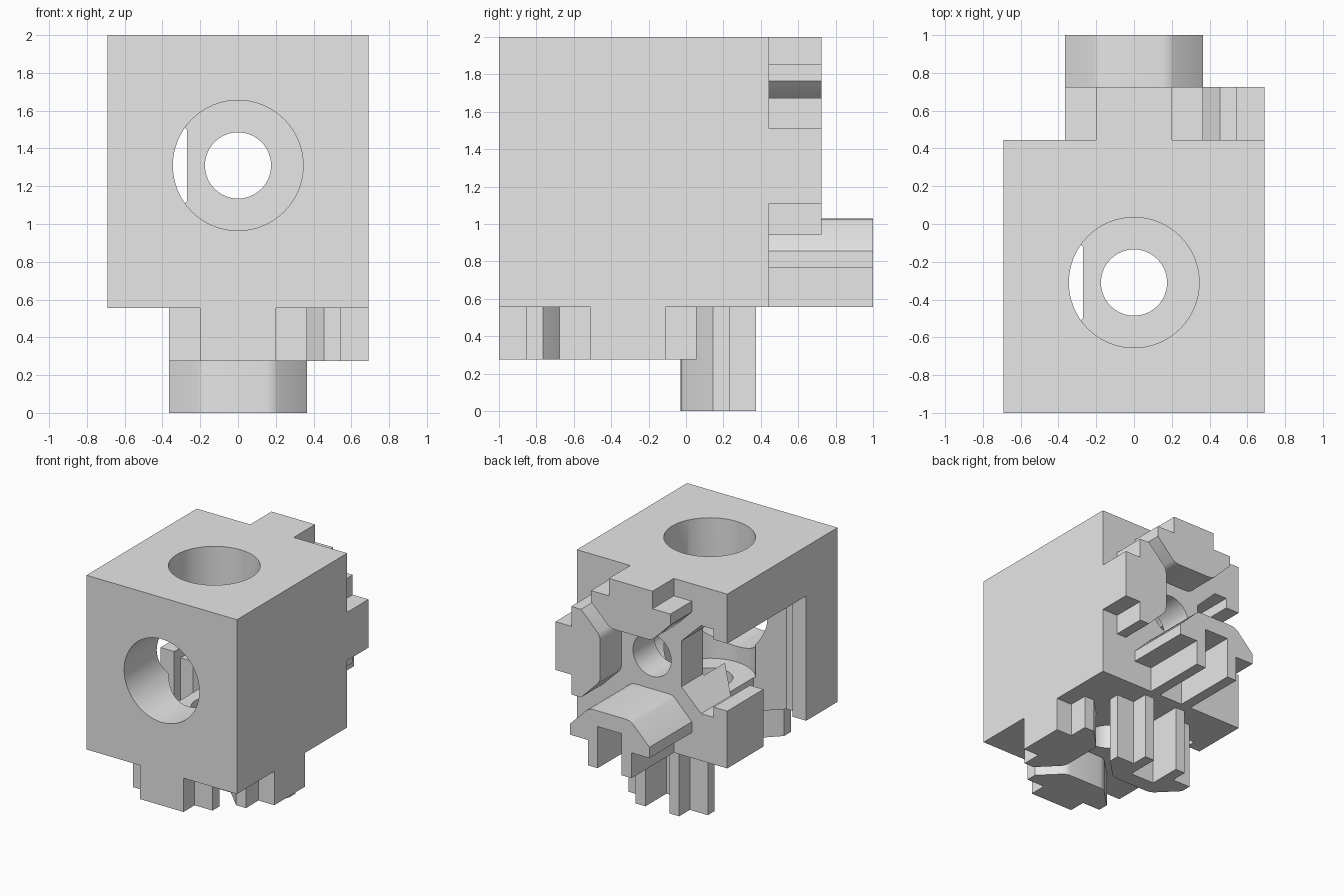
import bpy, bmesh, math
from mathutils import Vector, Matrix

cube = bpy.data.objects.get("Cube")
if cube:
    bpy.data.objects.remove(cube, do_unlink=True)

grey = bpy.data.materials.new("plain_grey")
grey.use_nodes = True
grey.diffuse_color = (0.8, 0.8, 0.8, 1)
grey.node_tree.nodes["Principled BSDF"].inputs["Base Color"].default_value = (0.8, 0.8, 0.8, 1)

HALF, INNER, AXIS_Y, AXIS_Z = 0.69, 0.445, -0.31, 1.31
SHORT, LONG, FLOOR = 0.725, 1.0, 0.165


def swap(p):
    """Mirror a point between the back side and the underside."""
    return (p[0], 1 - p[2], 1 - p[1])


def loft(name, rings):
    """Skin a list of matching closed rings and cap both ends."""
    bm = bmesh.new()
    loops = [[bm.verts.new(p) for p in ring] for ring in rings]
    n = len(loops[0])
    for a, b in zip(loops, loops[1:]):
        for i in range(n):
            j = (i + 1) % n
            bm.faces.new((a[i], a[j], b[j], b[i]))
    bm.faces.new(loops[0])
    bm.faces.new(loops[-1])
    bmesh.ops.recalc_face_normals(bm, faces=bm.faces)
    mesh = bpy.data.meshes.new(name)
    bm.to_mesh(mesh)
    bm.free()
    mesh.materials.append(grey)
    ob = bpy.data.objects.new(name, mesh)
    bpy.context.collection.objects.link(ob)
    return ob


def smooth(ob):
    bpy.ops.object.select_all(action='DESELECT')
    ob.select_set(True)
    bpy.context.view_layer.objects.active = ob
    bpy.ops.object.shade_smooth_by_angle(angle=math.radians(30))


def mirrored(half):
    return half + [(-u, v) for u, v in reversed(half)]


def key_profile(neck_end, notch):
    """T-slot key outline: across, outward from the bore axis."""
    half = [(0.15, 0.28), (0.18, 0.284), (0.21, 0.3), (0.365, 0.455),
            (0.365, 0.545), (0.2, 0.545), (0.2, neck_end)]
    if notch:
        half += [(0.11, neck_end), (0.11, 0.41)]
    return mirrored(half)


def key(name, turn, tip, neck_end=HALF, notch=False, under=False):
    """Place a key around the bore axis; turn 0 points up, 90 to +x."""
    c, s = round(math.cos(math.radians(turn))), round(math.sin(math.radians(turn)))
    rings = []
    for y in (INNER, tip):
        ring = [(u * c + v * s, y, AXIS_Z - u * s + v * c)
                for u, v in key_profile(neck_end, notch)]
        rings.append([swap(p) for p in ring] if under else ring)
    smooth(loft(name, rings))


def bore(name, radius, end, under):
    """Round cutter from outside the front (or top) to a given depth."""
    angles = [math.tau * i / 64 for i in range(64)]
    rings = [[(radius * math.cos(a), y, AXIS_Z + radius * math.sin(a)) for a in angles]
             for y in (-1.2, end)]
    if under:
        rings = [[swap(p) for p in r] for r in rings]
    return loft(name, rings)


# Main block
block = loft("corner_block", [[(x, y, z) for x, z in
             ((-HALF, 1 - INNER), (HALF, 1 - INNER), (HALF, 2), (-HALF, 2))]
             for y in (-1, INNER)])

# Side slot, turning from the back to the underside
slot = mirrored([(0.19, 0.27), (0.365, 0.45), (0.365, 0.565), (0.28, 0.565), (0.28, 0.9)])
cutters = [loft("slot_cutter", [
    [(-v, 0.6, AXIS_Z + u) for u, v in slot],
    [(-v, AXIS_Y - u, AXIS_Z + u) for u, v in slot],
    [(-v, AXIS_Y - u, 0.4) for u, v in slot]])]

# Bolt holes with deep counterbores
for under in (False, True):
    cutters.append(bore("counterbore_cutter", 0.345, FLOOR, under))
    cutters.append(bore("bolt_hole_cutter", 0.175, 0.6, under))

for cutter in cutters:
    cutter.hide_render = True
    mod = block.modifiers.new("cut", 'BOOLEAN')
    mod.operation, mod.solver, mod.object = 'DIFFERENCE', 'EXACT', cutter
bpy.context.view_layer.update()
baked = bpy.data.meshes.new_from_object(block.evaluated_get(bpy.context.evaluated_depsgraph_get()))
block.modifiers.clear()
block.data = baked
for cutter in cutters:
    bpy.data.objects.remove(cutter, do_unlink=True)
smooth(block)

# Slot keys on the back and underside
key("back_top_key", 0, SHORT)
key("back_side_key", 90, SHORT)
key("back_long_key", 180, LONG, neck_end=1.31 - 0.555, notch=True)
key("under_front_key", 0, SHORT, under=True)
key("under_side_key", 90, SHORT, under=True)
key("under_long_key", 180, LONG, neck_end=0.685, notch=True, under=True)
